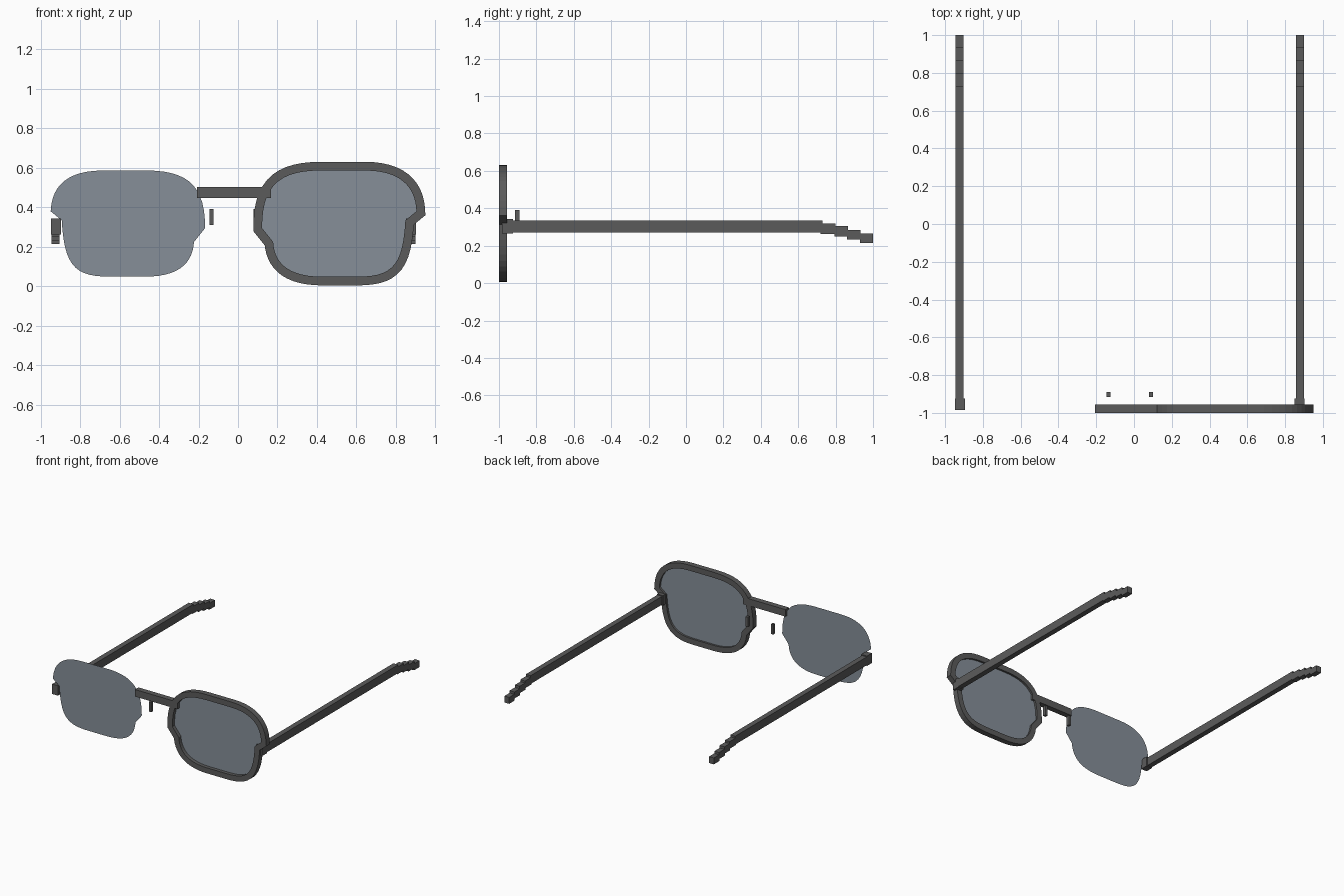
import bpy
import bmesh
from mathutils import Vector
from mathutils.geometry import interpolate_bezier

cube = bpy.data.objects.get("Cube")
if cube:
    bpy.data.objects.remove(cube)

MID = -0.0225          # symmetry plane of the glasses
FRONT, BACK = -1.0, -0.956


def material(name, colour):
    m = bpy.data.materials.new(name)
    m.use_nodes = True
    m.diffuse_color = (*colour, 1)
    m.node_tree.nodes["Principled BSDF"].inputs["Base Color"].default_value = (*colour, 1)
    return m


GREY = material("dark grey plastic", (0.105, 0.105, 0.105))
TINT = material("blue grey glass", (0.24, 0.275, 0.315))


def finish(name, bm, mat):
    bmesh.ops.recalc_face_normals(bm, faces=bm.faces)
    mesh = bpy.data.meshes.new(name)
    bm.to_mesh(mesh)
    bm.free()
    mesh.materials.append(mat)
    obj = bpy.data.objects.new(name, mesh)
    bpy.context.collection.objects.link(obj)
    return obj


def add_box(bm, x, y, z):
    """Add a box spanning the given (low, high) ranges."""
    verts = bmesh.ops.create_cube(bm, size=1)["verts"]
    for v in verts:
        v.co = [(a + b) / 2 + c * (b - a) for c, (a, b) in zip(v.co, (x, y, z))]


def flip(span):
    return (2 * MID - span[1], 2 * MID - span[0])


def lens_outline():
    """Rounded lens shape with a notch at the nose and at the hinge."""
    nose, notch = (0.122, 0.295), (0.178, 0.225)
    corner, hinge = (0.904, 0.38), (0.848, 0.335)
    curves = [
        (nose, (0.12, 0.51), (0.21, 0.587), (0.42, 0.587)),
        ((0.64, 0.587), (0.84, 0.587), (0.9, 0.49), corner),
        (hinge, (0.835, 0.1), (0.78, 0.049), (0.6, 0.049)),
        ((0.43, 0.049), (0.25, 0.049), (0.185, 0.12), notch),
    ]
    points = []
    for curve in curves:
        points += interpolate_bezier(*[Vector(p) for p in curve], 14)
    return [Vector((p[0], p[1])) for p in points]


def offset(points, width):
    """Push a clockwise outline outwards with mitred corners."""
    result = []
    for i, p in enumerate(points):
        a = (p - points[i - 1]).normalized()
        b = (points[(i + 1) % len(points)] - p).normalized()
        na, nb = Vector((-a.y, a.x)), Vector((-b.y, b.x))
        result.append(p + (na + nb) * width / (1 + na.dot(nb)))
    return result


outline = lens_outline()

# Lenses: thin flat sheets, one on each side
for name, side in (("left_lens", 1), ("right_lens", -1)):
    bm = bmesh.new()
    bm.faces.new([bm.verts.new((p.x if side > 0 else 2 * MID - p.x, -0.972, p.y))
                  for p in outline])
    finish(name, bm, TINT)

# Rim around the left lens
bm = bmesh.new()
outer = offset(outline, 0.044)
loops = [[bm.verts.new((p.x, y, p.y)) for p in pts]
         for pts, y in ((outer, FRONT), (outer, BACK), (outline, BACK), (outline, FRONT))]
count = len(outline)
for k in range(4):
    a, b = loops[k], loops[(k + 1) % 4]
    for i in range(count):
        j = (i + 1) % count
        bm.faces.new((a[i], a[j], b[j], b[i]))
finish("left_rim", bm, GREY)

# Bridge
bm = bmesh.new()
add_box(bm, (-0.207, 0.167), (FRONT, BACK), (0.447, 0.503))
finish("bridge", bm, GREY)

# Stepped temple arm: (start y, end y, bottom z, top z)
ARM = [
    (-0.94, 0.73, 0.27, 0.336),
    (0.72, 0.8, 0.263, 0.32),
    (0.795, 0.867, 0.249, 0.304),
    (0.862, 0.934, 0.232, 0.284),
    (0.93, 1.0, 0.215, 0.266),
]

# Arms, hinges and nose pads, mirrored across the middle
for side, place in (("right", lambda s: s), ("left", flip)):
    bm = bmesh.new()
    for y0, y1, z0, z1 in ARM:
        add_box(bm, place((-0.945, -0.903)), (y0, y1), (z0, z1))
    finish(side + "_arm", bm, GREY)

    bm = bmesh.new()
    add_box(bm, place((-0.947, -0.896)), (-0.985, -0.925), (0.264, 0.343))
    finish(side + "_hinge", bm, GREY)

    bm = bmesh.new()
    add_box(bm, place((-0.145, -0.124)), (-0.915, -0.89), (0.312, 0.391))
    finish(side + "_nose_pad", bm, GREY)
